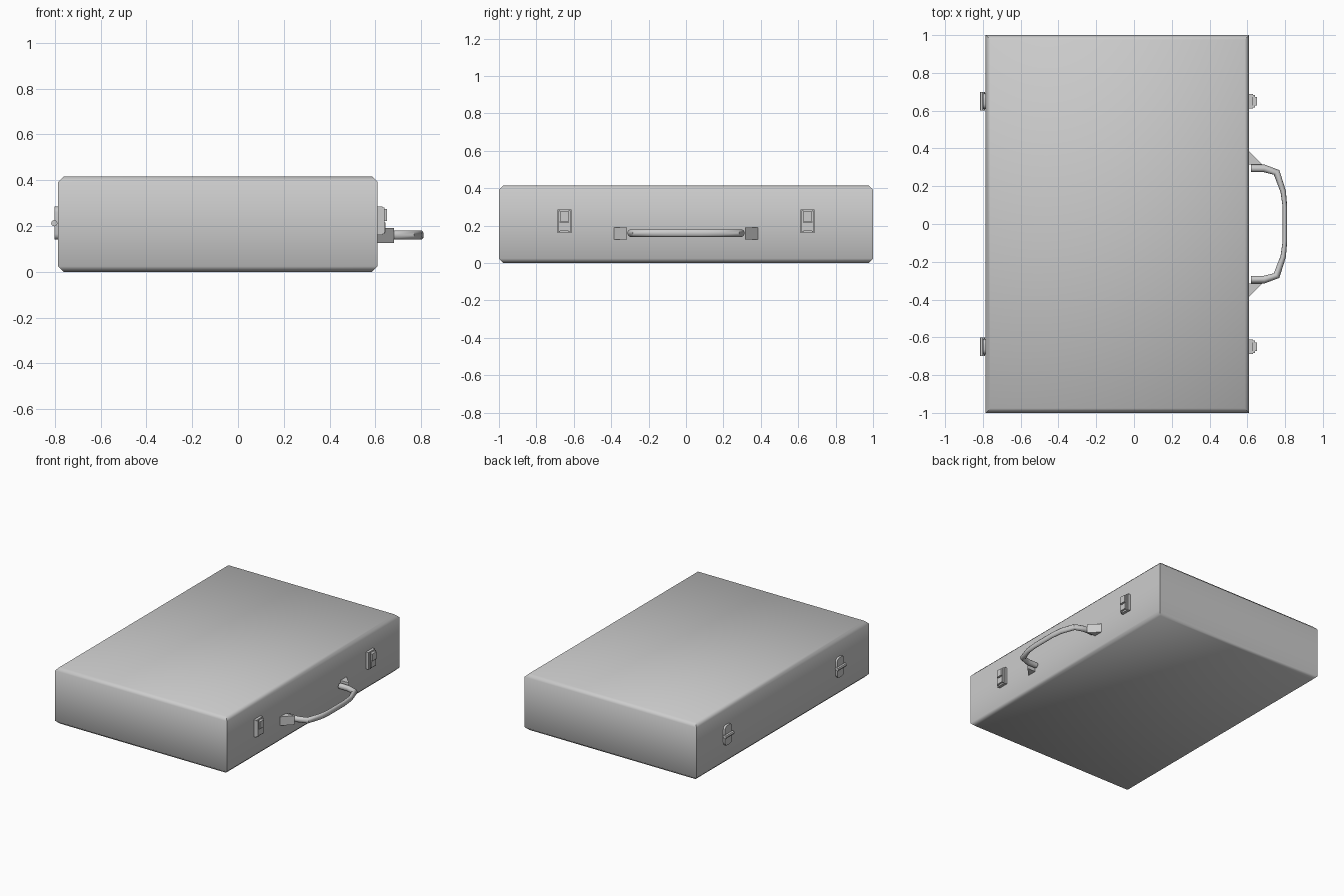
import bpy, bmesh, math
from mathutils import Vector

if "Cube" in bpy.data.objects:
    bpy.data.objects.remove(bpy.data.objects["Cube"])

grey = bpy.data.materials.new("light_grey")
grey.diffuse_color = (0.6, 0.6, 0.6, 1)
grey.use_nodes = True
grey.node_tree.nodes["Principled BSDF"].inputs["Base Color"].default_value = grey.diffuse_color


def finish(name, bm, angle=None):
    bmesh.ops.recalc_face_normals(bm, faces=bm.faces)
    me = bpy.data.meshes.new(name)
    bm.to_mesh(me)
    bm.free()
    me.materials.append(grey)
    ob = bpy.data.objects.new(name, me)
    bpy.context.collection.objects.link(ob)
    if angle:
        bpy.ops.object.select_all(action='DESELECT')
        ob.select_set(True)
        bpy.context.view_layer.objects.active = ob
        bpy.ops.object.shade_smooth_by_angle(angle=math.radians(angle))
    return ob


def add_box(bm, x0, x1, y0, y1, z0, z1):
    vs = bmesh.ops.create_cube(bm, size=1)['verts']
    for v in vs:
        v.co = Vector(((x0 + x1) / 2 + v.co.x * (x1 - x0),
                       (y0 + y1) / 2 + v.co.y * (y1 - y0),
                       (z0 + z1) / 2 + v.co.z * (z1 - z0)))
    return vs


def add_prism(bm, points, offset):
    face = bm.faces.new([bm.verts.new(p) for p in points])
    ext = bmesh.ops.extrude_face_region(bm, geom=[face])['geom']
    bmesh.ops.translate(bm, vec=offset, verts=[v for v in ext if isinstance(v, bmesh.types.BMVert)])


# Case body: only the horizontal edges are chamfered
bm = bmesh.new()
add_box(bm, -0.785, 0.61, -1, 1, 0, 0.415)
rims = [e for e in bm.edges if abs(e.verts[0].co.z - e.verts[1].co.z) < 0.01]
bmesh.ops.bevel(bm, geom=rims, offset=0.024, segments=1, affect='EDGES')
finish("case_body", bm, 60)

for side, label in ((-1, "front"), (1, "back")):
    yc = 0.65 * side

    # Latch: base plate, raised rails, upper and lower tabs
    bm = bmesh.new()
    add_box(bm, 0.60, 0.63, yc - 0.038, yc + 0.038, 0.16, 0.285)
    for s in (-1, 1):
        y = yc + s * 0.028
        add_box(bm, 0.62, 0.64, y - 0.005, y + 0.005, 0.165, 0.28)
    add_box(bm, 0.62, 0.65, yc - 0.023, yc + 0.023, 0.222, 0.274)
    add_box(bm, 0.62, 0.643, yc - 0.023, yc + 0.023, 0.172, 0.216)
    finish("latch_" + label, bm)

    # Hinge: rounded leaf plate and horizontal pin
    bm = bmesh.new()
    vs = add_box(bm, -0.80, -0.775, yc - 0.04, yc + 0.04, 0.14, 0.285)
    corners = [e for e in bm.edges if abs(e.verts[0].co.x - e.verts[1].co.x) > 0.01]
    bmesh.ops.bevel(bm, geom=corners, offset=0.025, segments=3, profile=0.5, affect='EDGES')
    ring = [(-0.802 + 0.014 * math.cos(a), yc - 0.048, 0.212 + 0.014 * math.sin(a))
            for a in (i * math.tau / 8 for i in range(8))]
    add_prism(bm, ring, (0, 0.096, 0))
    finish("hinge_" + label, bm, 40)

    # Wedge bracket holding the handle end
    bm = bmesh.new()
    outline = ((0.60, 0.395), (0.68, 0.315), (0.60, 0.315))
    add_prism(bm, [(x, y * side, 0.125) for x, y in outline], (0, 0, 0.065))
    finish("handle_bracket_" + label, bm)

# Handle: mirrored path lofted with round rings, slimmer in the middle
half = [(0.62, 0.294, 0.02), (0.69, 0.294, 0.02), (0.755, 0.273, 0.019),
        (0.79, 0.172, 0.0145), (0.799, 0.09, 0.012)]
path = half + [(x, -y, r) for x, y, r in reversed(half)]
bm = bmesh.new()
rings = []
for i, (x, y, r) in enumerate(path):
    a, b = path[max(i - 1, 0)], path[min(i + 1, len(path) - 1)]
    tangent = Vector((b[0] - a[0], b[1] - a[1], 0)).normalized()
    normal = Vector((-tangent.y, tangent.x, 0))
    rings.append([bm.verts.new(Vector((x, y, 0.16)) + normal * r * math.cos(t)
                               + Vector((0, 0, 0.021 * math.sin(t))))
                  for t in (k * math.tau / 10 for k in range(10))])
for p, q in zip(rings, rings[1:]):
    for k in range(10):
        bm.faces.new((p[k], p[k - 1], q[k - 1], q[k]))
bm.faces.new(rings[0])
bm.faces.new(rings[-1])
finish("handle", bm, 50)
